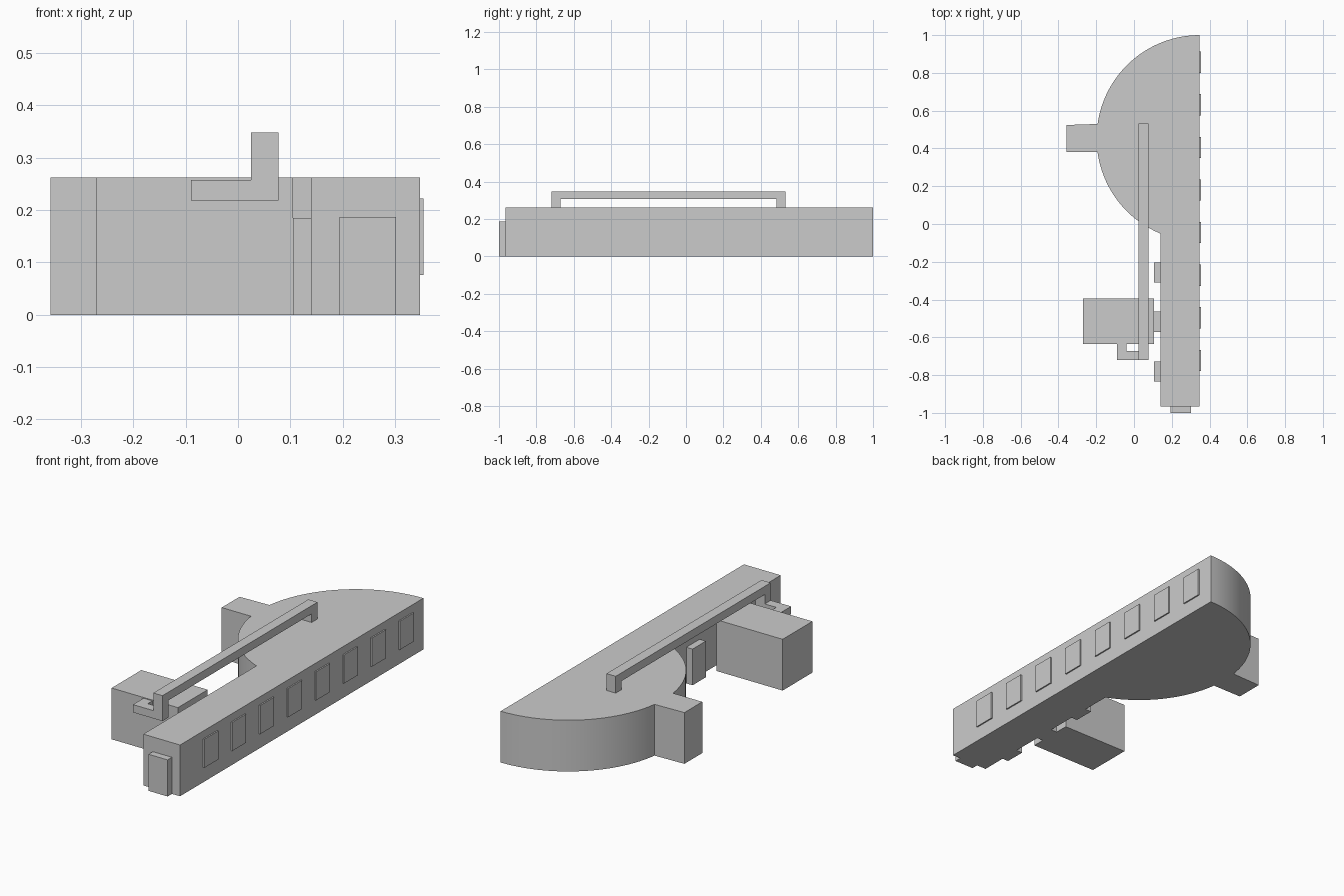
import bpy, bmesh, math

if "Cube" in bpy.data.objects:
    bpy.data.objects.remove(bpy.data.objects["Cube"])

grey = bpy.data.materials.new("plain_grey")
grey.diffuse_color = (0.6, 0.6, 0.6, 1)
grey.use_nodes = True
grey.node_tree.nodes["Principled BSDF"].inputs["Base Color"].default_value = grey.diffuse_color


def prism(name, outline, z0, z1):
    """Extrude a flat outline (counter-clockwise) from z0 to z1."""
    bm = bmesh.new()
    face = bm.faces.new([bm.verts.new((x, y, z0)) for x, y in outline])
    top = bmesh.ops.extrude_face_region(bm, geom=[face])["geom"]
    bmesh.ops.translate(bm, vec=(0, 0, z1 - z0),
                        verts=[v for v in top if isinstance(v, bmesh.types.BMVert)])
    bmesh.ops.recalc_face_normals(bm, faces=bm.faces[:])
    mesh = bpy.data.meshes.new(name)
    bm.to_mesh(mesh)
    bm.free()
    mesh.materials.append(grey)
    obj = bpy.data.objects.new(name, mesh)
    bpy.context.collection.objects.link(obj)
    return obj


def box(name, x0, x1, y0, y1, z0, z1):
    return prism(name, [(x0, y0), (x1, y0), (x1, y1), (x0, y1)], z0, z1)


H = 0.262            # roof height
WALL = 0.348         # straight right-hand wall
CX, CY, R = WALL, 0.454, 0.546

# Main hall: long wing merged with a half-round room
end = math.pi + math.acos((CX - 0.14) / R)
arc = [(CX + R * math.cos(a), CY + R * math.sin(a))
       for a in (math.pi / 2 + (end - math.pi / 2) * i / 48 for i in range(49))]
hall = prism("main_hall", [(0.14, -0.965), (WALL, -0.965)] + arc, 0, H)
bpy.context.view_layer.objects.active = hall
hall.select_set(True)
bpy.ops.object.shade_smooth_by_angle(angle=math.radians(30))

# Entrance block on the round wall, and the separate side building
prism("round_entrance", [(-0.358, 0.38), (-0.18, 0.38), (-0.18, 0.53), (-0.358, 0.524)], 0, H)
box("side_building", -0.27, 0.105, -0.635, -0.395, 0, H)

# Doors: one on the front end, three on the left wall
box("front_door", 0.194, 0.302, -1.0, -0.965, 0, 0.187)
for i, y in enumerate((-0.835, -0.571, -0.31)):
    box(f"side_door_{i + 1}", 0.105, 0.14, y, y + 0.107, 0, 0.185)

# Row of window plates on the right wall
for i in range(8):
    y = -0.778 + 0.2255 * i
    box(f"window_{i + 1}", WALL, 0.355, y, y + 0.112, 0.076, 0.222)

# Duct from the round roof to the side building
box("duct_run", 0.025, 0.077, -0.72, 0.532, 0.306, 0.348)
box("duct_roof_leg", 0.025, 0.077, 0.485, 0.532, H, 0.306)
box("duct_drop", 0.025, 0.077, -0.72, -0.672, 0.218, 0.306)
prism("duct_elbow", [(-0.09, -0.72), (0.025, -0.72), (0.025, -0.672), (-0.04, -0.672),
                     (-0.04, -0.635), (-0.09, -0.635)], 0.218, 0.258)
